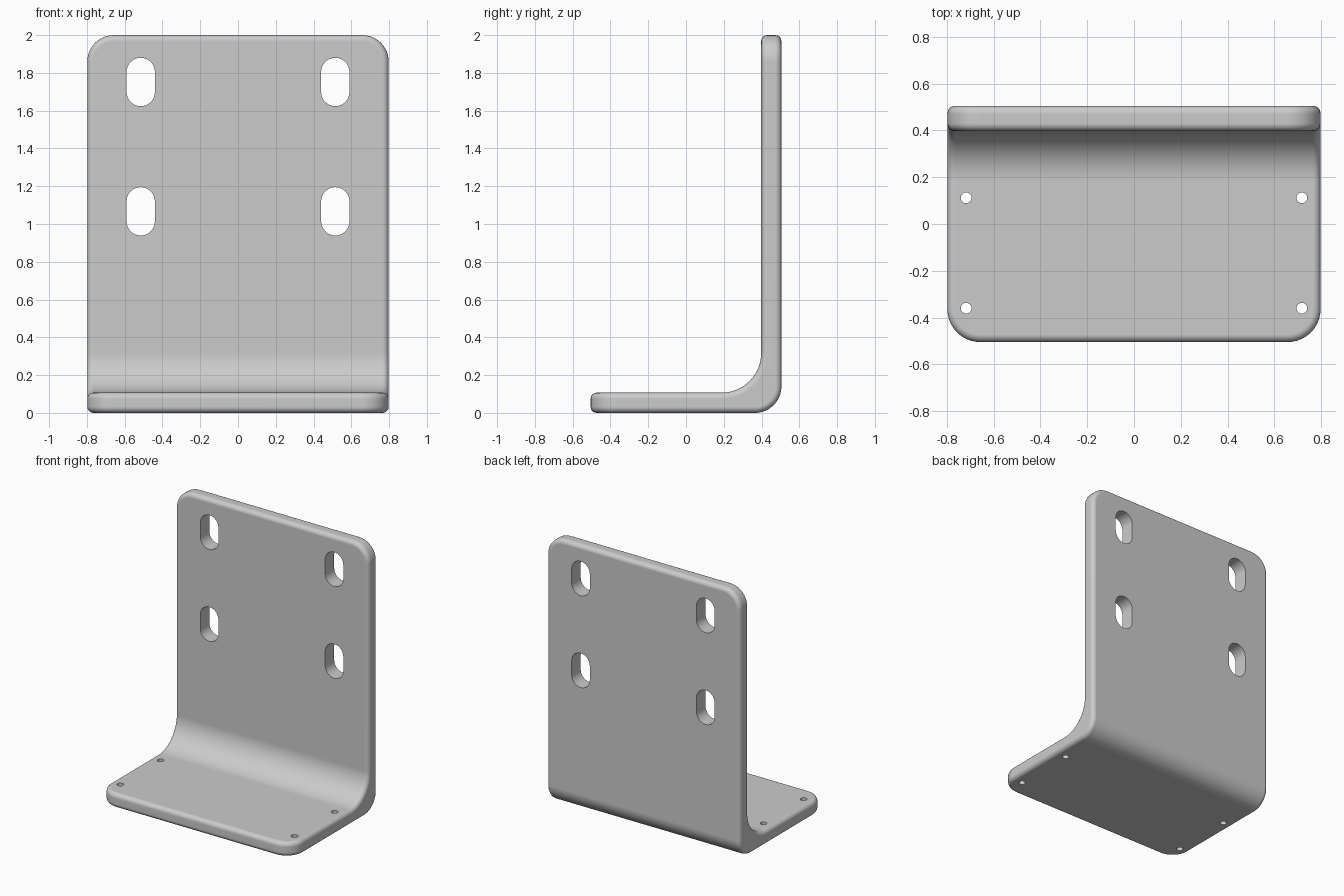
import bpy, bmesh, math
from mathutils import Matrix, Vector

cube = bpy.data.objects.get("Cube")
if cube:
    bpy.data.objects.remove(cube, do_unlink=True)

WIDTH, FRONT, BACK, HEIGHT, THICK = 1.596, -0.505, 0.505, 2.0, 0.107
INNER_R, OUTER_R, CORNER_R, RIM_R = 0.21, 0.14, 0.14, 0.032

steel = bpy.data.materials.new("light grey metal")
steel.use_nodes = True
GREY = (0.6, 0.6, 0.6, 1)
steel.diffuse_color = GREY
steel.node_tree.nodes["Principled BSDF"].inputs["Base Color"].default_value = GREY


def arc(cx, cy, r, start, end, steps=14):
    angles = [math.radians(start + (end - start) * i / steps) for i in range(steps + 1)]
    return [(cx + r * math.cos(a), cy + r * math.sin(a)) for a in angles]


def prism(bm, points, depth, matrix):
    """Closed outline in local xy, extruded both ways along local z."""
    face = bm.faces.new([bm.verts.new(matrix @ Vector((x, y, -depth / 2))) for x, y in points])
    out = bmesh.ops.extrude_face_region(bm, geom=[face])
    moved = [v for v in out["geom"] if isinstance(v, bmesh.types.BMVert)]
    bmesh.ops.translate(bm, verts=moved, vec=matrix.to_3x3() @ Vector((0, 0, depth)))


def finish(bm, name):
    bmesh.ops.recalc_face_normals(bm, faces=bm.faces)
    mesh = bpy.data.meshes.new(name)
    bm.to_mesh(mesh)
    bm.free()
    mesh.materials.append(steel)
    obj = bpy.data.objects.new(name, mesh)
    bpy.context.collection.objects.link(obj)
    return obj


# Bracket: L profile in the yz plane, swept across x
profile = [(FRONT, 0)]
profile += arc(BACK - OUTER_R, OUTER_R, OUTER_R, -90, 0)
profile += [(BACK, HEIGHT), (BACK - THICK, HEIGHT)]
profile += arc(BACK - THICK - INNER_R, THICK + INNER_R, INNER_R, 0, -90)
profile += [(FRONT, THICK)]
along_x = Matrix(((0, 0, 1, 0), (1, 0, 0, 0), (0, 1, 0, 0), (0, 0, 0, 1)))
bm = bmesh.new()
prism(bm, profile, WIDTH, along_x)
bmesh.ops.recalc_face_normals(bm, faces=bm.faces)


# Round the free corners of both plates
def free_corner(edge):
    a, b = (v.co for v in edge.verts)
    same_x = abs(a.x - b.x) < 1e-4
    at_top = min(a.z, b.z) > HEIGHT - 1e-4
    at_front = max(a.y, b.y) < FRONT + 1e-4
    return same_x and (at_top or at_front)


bmesh.ops.bevel(bm, geom=[e for e in bm.edges if free_corner(e)], offset=CORNER_R,
                offset_type='OFFSET', segments=10, profile=0.5, affect='EDGES')

# Soften the whole rim
rim = [e for e in bm.edges if e.calc_face_angle(0) > math.radians(50)]
bmesh.ops.bevel(bm, geom=rim, offset=RIM_R, offset_type='OFFSET',
                segments=5, profile=0.5, affect='EDGES')
bracket = finish(bm, "angle_bracket")

# Cutters: slots through the upright plate, round screw holes through the base
bm = bmesh.new()
SLOT_R, HOLE_R = 0.075, 0.023
along_y = Matrix.Rotation(math.radians(90), 4, 'X')
for side in (-1, 1):
    for z in (1.067, 1.752):
        half = 0.128 - SLOT_R
        slot = arc(0, half, SLOT_R, 0, 180) + arc(0, -half, SLOT_R, 180, 360)
        prism(bm, slot, 0.4, Matrix.Translation((side * 0.515, 0.45, z)) @ along_y)
    for y in (-0.36, 0.112):
        circle = arc(0, 0, HOLE_R, 0, 360, 24)[:-1]
        prism(bm, circle, 0.4, Matrix.Translation((side * 0.718, y, 0.05)))
cutter = finish(bm, "hole_cutter")
cutter.hide_render = True

cut = bracket.modifiers.new("holes", 'BOOLEAN')
cut.operation, cut.solver, cut.object = 'DIFFERENCE', 'EXACT', cutter
bpy.ops.object.select_all(action='DESELECT')
bracket.select_set(True)
bpy.context.view_layer.objects.active = bracket
bpy.ops.object.modifier_apply(modifier=cut.name)
bpy.data.objects.remove(cutter, do_unlink=True)

# Smooth bends, flat plates, crisp hole edges
bpy.ops.object.shade_smooth_by_angle(angle=math.radians(35))
weighted = bracket.modifiers.new("flat_plates", 'WEIGHTED_NORMAL')
weighted.keep_sharp = True
